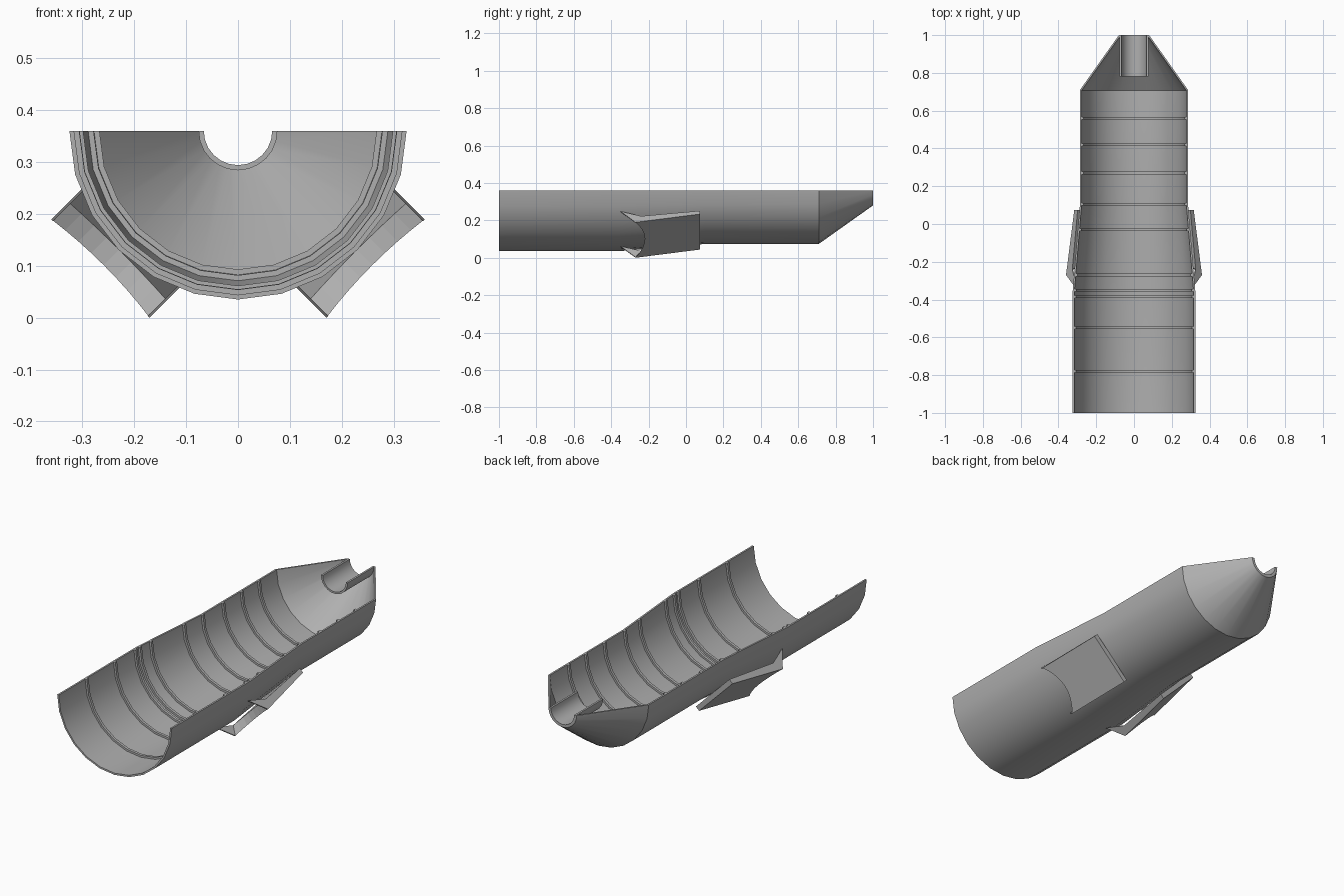
import bpy, bmesh, math
from mathutils import Vector

if "Cube" in bpy.data.objects:
    bpy.data.objects.remove(bpy.data.objects["Cube"])

AXIS_Z = 0.36      # height of the hull axis and of its cut plane
SEGS = 12          # facets around the half circle

grey = bpy.data.materials.new("hull_grey")
grey.diffuse_color = (0.43, 0.43, 0.43, 1)
grey.use_nodes = True
grey.node_tree.nodes["Principled BSDF"].inputs["Base Color"].default_value = grey.diffuse_color


def finish(name, bm, smooth=True):
    bmesh.ops.recalc_face_normals(bm, faces=bm.faces[:])
    me = bpy.data.meshes.new(name)
    bm.to_mesh(me)
    bm.free()
    me.materials.append(grey)
    ob = bpy.data.objects.new(name, me)
    bpy.context.collection.objects.link(ob)
    if smooth:
        bpy.ops.object.select_all(action='DESELECT')
        ob.select_set(True)
        bpy.context.view_layer.objects.active = ob
        bpy.ops.object.shade_smooth_by_angle(angle=math.radians(30))
    return ob


def half_turn(name, profile):
    """Sweep a closed (radius, y) profile through the lower half circle."""
    bm = bmesh.new()
    rings = []
    for i in range(SEGS + 1):
        a = math.pi * i / SEGS
        rings.append([bm.verts.new((-r * math.cos(a), y, AXIS_Z - r * math.sin(a)))
                      for r, y in profile])
    n = len(profile)
    for p, q in zip(rings, rings[1:]):
        for j in range(n):
            k = (j + 1) % n
            bm.faces.new((p[j], p[k], q[k], q[j]))
    bm.faces.new(rings[0])
    bm.faces.new(rings[-1])
    return finish(name, bm)


def walled(outer, t):
    """Outer line plus its inward copy, as a closed profile."""
    return outer + [(r - t, y) for r, y in reversed(outer)]


# main hull: wide section, taper, narrow section
hull_line = [(0.325, -1.0), (0.325, -0.36), (0.286, 0.105), (0.286, 0.71)]
half_turn("hull", walled(hull_line, 0.009))

# nose cone and the open half tube inside it
half_turn("nose_cone", [(0.286, 0.71), (0.08, 1.0), (0.07, 1.0), (0.277, 0.708)])
half_turn("nose_tube", [(0.076, 0.78), (0.076, 1.0), (0.066, 1.0), (0.066, 0.78)])


def hull_radius(y):
    for (r0, y0), (r1, y1) in zip(hull_line, hull_line[1:]):
        if y <= y1:
            return r0 + (r1 - r0) * (y - y0) / (y1 - y0)


# inner ribs
for i, y in enumerate([-0.78, -0.55, -0.385, -0.35, -0.27, -0.03, 0.105, 0.27, 0.42, 0.56]):
    r = hull_radius(y) - 0.005
    w = 0.007
    half_turn(f"rib_{i + 1}", [(r, y - w), (r, y + w), (r - 0.014, y + w), (r - 0.014, y - w)])


# side scoops: slab with a curved front lip and two hooked cheeks
HALF = 0.134


def scoop_point(side, t, y, d):
    s = math.sqrt(0.5)
    return Vector((side * s * (d + t), y, AXIS_Z + s * (t - d)))


def loft(bm, sections):
    rows = [[bm.verts.new(p) for p in sec] for sec in sections]
    n = len(rows[0])
    for p, q in zip(rows, rows[1:]):
        for j in range(n):
            k = (j + 1) % n
            bm.faces.new((p[j], p[k], q[k], q[j]))
    bm.faces.new(rows[0])
    bm.faces.new(rows[-1])


for side, label in ((1, "right"), (-1, "left")):
    bm = bmesh.new()
    sections = []
    for i in range(9):
        u = -1 + i / 4
        bow = 1 - u * u
        yo, yi = -0.27 + 0.05 * bow, -0.24 + 0.03 * bow
        # keep the cut lip on the sloping outer and inner planes
        do = 0.375 - 0.062 * (yo + 0.27) / 0.345
        di = 0.328 - 0.040 * (yi + 0.24) / 0.315
        sections.append([scoop_point(side, u * HALF, y, d) for y, d in
                         ((yo, do), (0.075, 0.313), (0.075, 0.288), (yi, di))])
    loft(bm, sections)
    finish(f"scoop_plate_{label}", bm, False)

    for end, tag in ((1, "upper"), (-1, "lower")):
        bm = bmesh.new()
        loft(bm, [[scoop_point(side, end * t, y, d) for y, d in
                   ((-0.35, 0.292), (-0.27, 0.375), (-0.24, 0.328))]
                  for t in (HALF, HALF - 0.005)])
        finish(f"scoop_cheek_{tag}_{label}", bm, False)
